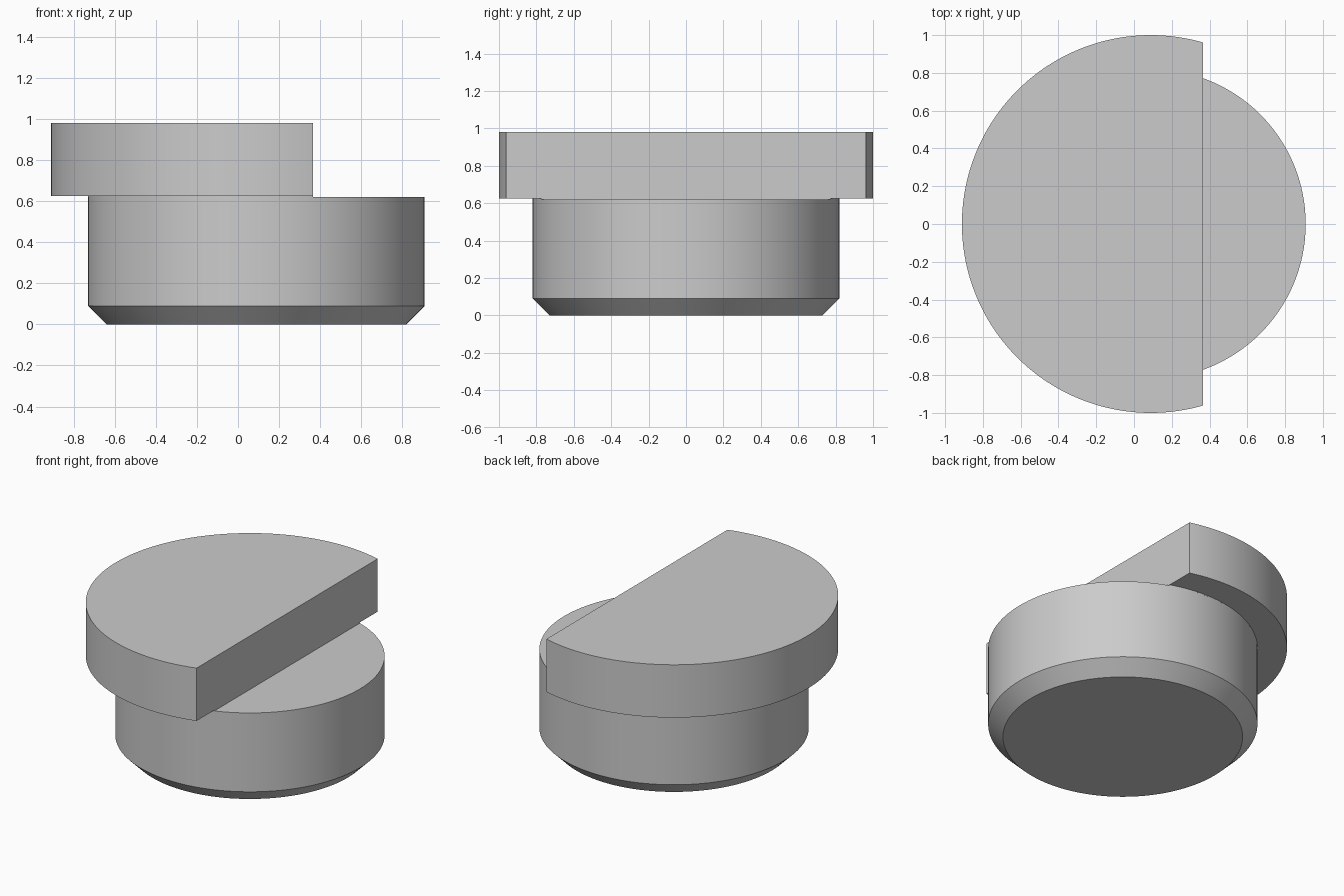
import bpy, bmesh, math

cube = bpy.data.objects.get("Cube")
if cube:
    bpy.data.objects.remove(cube, do_unlink=True)

AXIS_X = 0.089      # shared axis of the round parts
CUT_X = 0.365       # flat side of the head
SEGMENTS = 128

grey = bpy.data.materials.new("plain grey")
grey.use_nodes = True
color = (0.6, 0.6, 0.6, 1)
grey.diffuse_color = color
grey.node_tree.nodes["Principled BSDF"].inputs["Base Color"].default_value = color


def finish(name, bm):
    bmesh.ops.recalc_face_normals(bm, faces=bm.faces[:])
    mesh = bpy.data.meshes.new(name)
    bm.to_mesh(mesh)
    bm.free()
    mesh.materials.append(grey)
    obj = bpy.data.objects.new(name, mesh)
    bpy.context.collection.objects.link(obj)
    bpy.ops.object.select_all(action="DESELECT")
    obj.select_set(True)
    bpy.context.view_layer.objects.active = obj
    bpy.ops.object.shade_smooth_by_angle(angle=math.radians(30))
    return obj


def turned(name, profile):
    """Solid of revolution from (radius, height) rings, capped at both ends."""
    bm = bmesh.new()
    rings = []
    for r, z in profile:
        angles = [math.tau * i / SEGMENTS for i in range(SEGMENTS)]
        rings.append([bm.verts.new((AXIS_X + r * math.cos(a), r * math.sin(a), z))
                      for a in angles])
    for low, high in zip(rings, rings[1:]):
        for i in range(SEGMENTS):
            j = (i + 1) % SEGMENTS
            bm.faces.new((low[i], low[j], high[j], high[i]))
    bm.faces.new(rings[0])
    bm.faces.new(rings[-1])
    return finish(name, bm)


def cut_disc(name, radius, bottom, top):
    """Disc with a flat side facing +x."""
    bm = bmesh.new()
    start = math.acos((CUT_X - AXIS_X) / radius)
    sweep = math.tau - 2 * start
    angles = [start + sweep * i / SEGMENTS for i in range(SEGMENTS + 1)]
    face = bm.faces.new([bm.verts.new((AXIS_X + radius * math.cos(a),
                                       radius * math.sin(a), bottom)) for a in angles])
    extruded = bmesh.ops.extrude_face_region(bm, geom=[face], use_keep_orig=True)
    verts = [g for g in extruded["geom"] if isinstance(g, bmesh.types.BMVert)]
    bmesh.ops.translate(bm, verts=verts, vec=(0, 0, top - bottom))
    return finish(name, bm)


# Chamfered round body
turned("body", [(0.73, 0), (0.82, 0.09), (0.82, 0.62)])
# Thin step joining the body to the head
cut_disc("neck_step", 0.82, 0.62, 0.625)
# Wide head with one side cut flat
cut_disc("head", 1.0, 0.625, 0.98)
